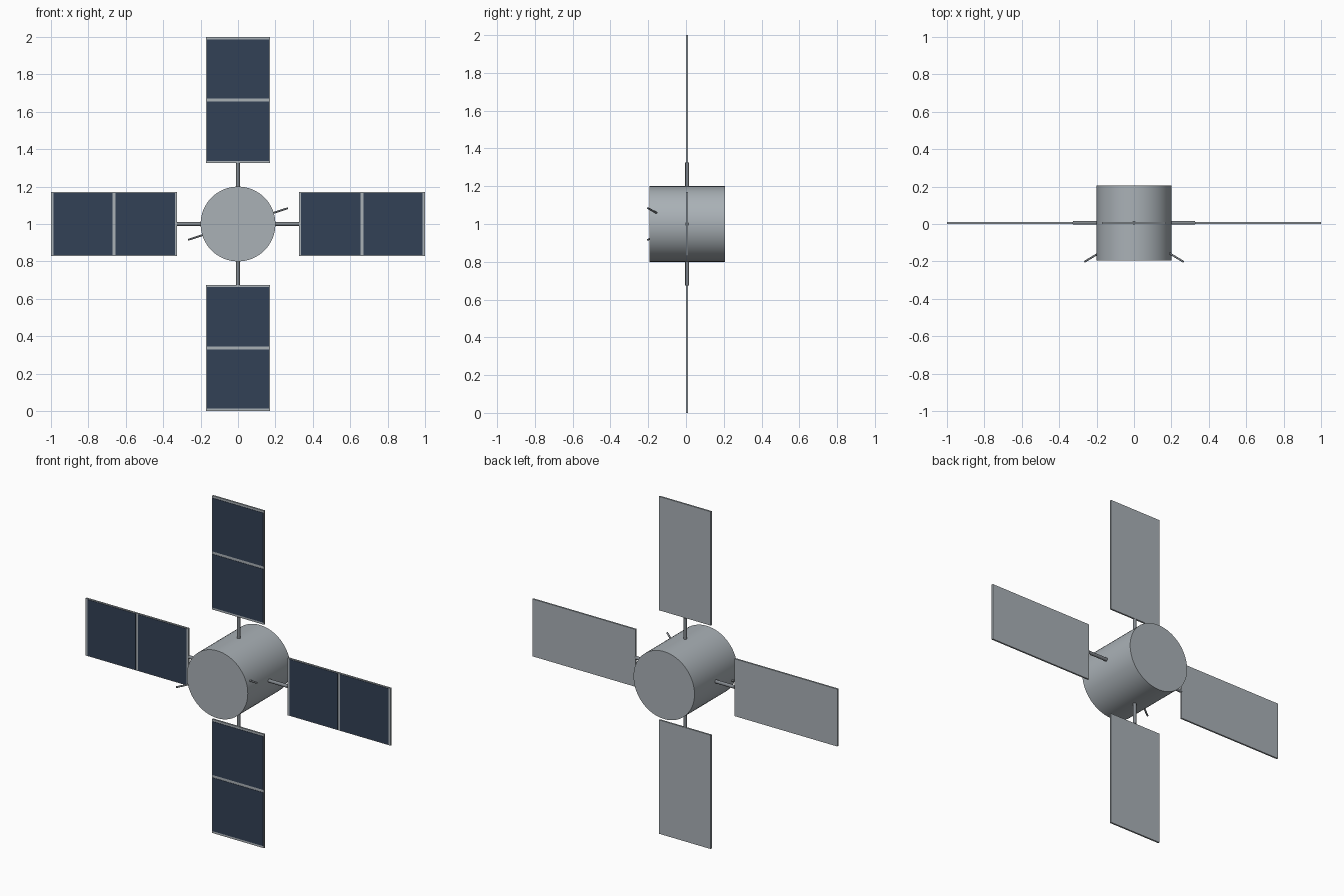
import bpy
from math import radians
from mathutils import Matrix, Vector

if "Cube" in bpy.data.objects:
    bpy.data.objects.remove(bpy.data.objects["Cube"])

CENTRE = Vector((0, 0.006, 1))


def material(name, rgb):
    mat = bpy.data.materials.new(name)
    mat.use_nodes = True
    mat.diffuse_color = (*rgb, 1)
    mat.node_tree.nodes["Principled BSDF"].inputs["Base Color"].default_value = (*rgb, 1)
    return mat


SILVER = material("silver metal", (0.40, 0.44, 0.47))
STEEL = material("dark steel", (0.22, 0.24, 0.26))
CELL = material("navy solar cell", (0.032, 0.052, 0.092))


def rod(name, start, end, radius, sides, mat):
    """Smooth cylinder between two points."""
    start, end = Vector(start), Vector(end)
    axis = end - start
    bpy.ops.mesh.primitive_cylinder_add(vertices=sides, radius=radius, depth=axis.length)
    obj = bpy.context.object
    obj.name = name
    turn = axis.to_track_quat("Z", "Y").to_matrix().to_4x4()
    obj.data.transform(Matrix.Translation((start + end) / 2) @ turn)
    obj.data.materials.append(mat)
    bpy.ops.object.shade_smooth_by_angle(angle=radians(35))
    return obj


def box(name, centre, size, mat):
    bpy.ops.mesh.primitive_cube_add(size=1)
    obj = bpy.context.object
    obj.name = name
    obj.data.transform(Matrix.Translation(centre) @ Matrix.Diagonal((*size, 1)))
    obj.data.materials.append(mat)
    return obj


# Drum body, lying along the front-back axis
rod("body", CENTRE - Vector((0, 0.2, 0)), CENTRE + Vector((0, 0.2, 0)), 0.2, 64, SILVER)

# Four wings: strut, panel and two cell plates, turned about the body axis
for i, side in enumerate(("left", "top", "right", "bottom")):
    parts = [
        rod(side + "_strut", (0.18, 0, 0), (0.325, 0, 0), 0.01, 16, STEEL),
        box(side + "_panel", (0.6625, 0, 0), (0.675, 0.01, 0.34), SILVER),
    ]
    for label, x in (("inner", 0.496), ("outer", 0.829)):
        parts.append(box(f"{side}_{label}_cells", (x, -0.005, 0),
                         (0.317, 0.004, 0.332), CELL))
    for part in parts:
        part.data.transform(Matrix.Translation(CENTRE) @ Matrix.Rotation(radians(-90 * i), 4, "Y"))

# Two slanted antennas on opposite flanks
for side, s in (("left", 1), ("right", -1)):
    rod(side + "_antenna", (s * 0.165, -0.142, 1 + s * 0.051),
        (s * 0.265, -0.202, 1 + s * 0.084), 0.005, 12, STEEL)
